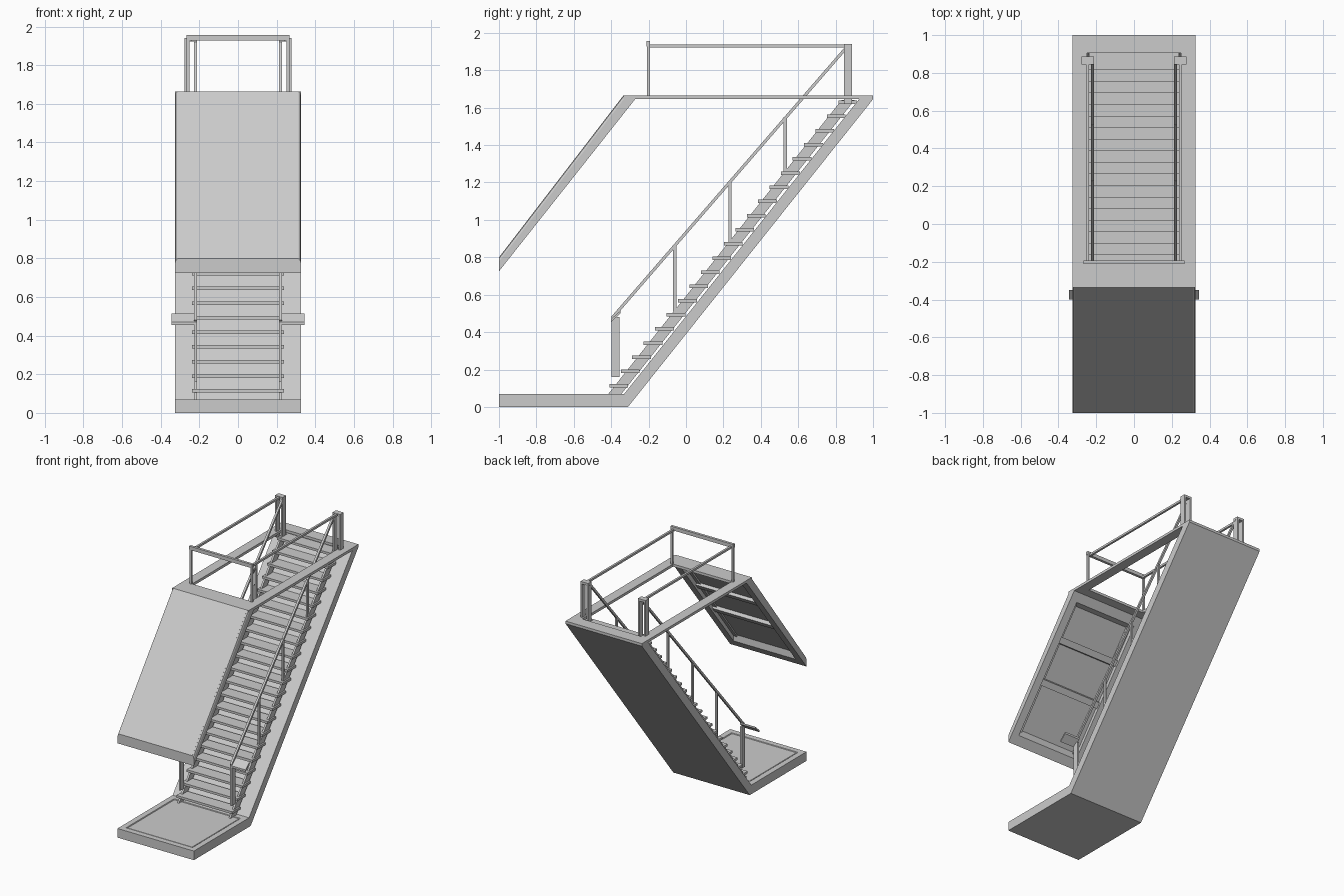
import bpy, bmesh
from mathutils import Vector

cube = bpy.data.objects.get("Cube")
if cube:
    bpy.data.objects.remove(cube, do_unlink=True)

grey = bpy.data.materials.new("plain grey")
grey.use_nodes = True
GREY = (0.6, 0.6, 0.6, 1)
grey.diffuse_color = GREY
grey.node_tree.nodes["Principled BSDF"].inputs["Base Color"].default_value = GREY

HALF = 0.325          # half width of the whole housing
SLOPE = 1.26          # rise over run of the stairs
SIDES = (("left", 1), ("right", -1))


def finish(name, bm):
    bmesh.ops.recalc_face_normals(bm, faces=bm.faces)
    mesh = bpy.data.meshes.new(name)
    bm.to_mesh(mesh)
    bm.free()
    mesh.materials.append(grey)
    obj = bpy.data.objects.new(name, mesh)
    bpy.context.collection.objects.link(obj)
    return obj


def prism_bm(profile, x0, x1):
    """Side profile in (y, z), extruded across x."""
    bm = bmesh.new()
    face = bm.faces.new([bm.verts.new((x0, y, z)) for y, z in profile])
    out = bmesh.ops.extrude_face_region(bm, geom=[face])
    moved = [v for v in out["geom"] if isinstance(v, bmesh.types.BMVert)]
    bmesh.ops.translate(bm, verts=moved, vec=(x1 - x0, 0, 0))
    bmesh.ops.recalc_face_normals(bm, faces=bm.faces)
    return bm


def prism(name, profile, x0, x1):
    return finish(name, prism_bm(profile, x0, x1))


def box(name, x, y, z):
    return prism(name, [(y[0], z[0]), (y[1], z[0]), (y[1], z[1]), (y[0], z[1])], *x)


def bar(name, a, b, size):
    """Square bar between two points."""
    a, b = Vector(a), Vector(b)
    bm = bmesh.new()
    bmesh.ops.create_cube(bm, size=1)
    bmesh.ops.scale(bm, vec=(size, size, (b - a).length), verts=bm.verts)
    bmesh.ops.rotate(bm, matrix=(b - a).to_track_quat("Z", "Y").to_matrix(), verts=bm.verts)
    bmesh.ops.translate(bm, vec=(a + b) / 2, verts=bm.verts)
    return finish(name, bm)


# Floor and sloped stair slab in one piece, with a shallow groove in the floor
bm = prism_bm([(-1, 0), (-0.31, 0), (1, 1.645), (0.925, 1.645), (-0.33, 0.07), (-1, 0.07)],
              -HALF, HALF)
top = [f for f in bm.faces if f.normal.z > 0.99 and f.calc_center_median().z < 0.1]
bmesh.ops.inset_region(bm, faces=top, thickness=0.06)
bmesh.ops.inset_region(bm, faces=top, thickness=0.006, depth=-0.008)
bmesh.ops.inset_region(bm, faces=top, thickness=0.006, depth=0.006)
finish("floor_and_stair_slab", bm)

# Thin top frame around the stair opening
DECK = (1.645, 1.665)
box("top_frame_front", (-HALF, HALF), (-0.335, -0.2), DECK)
box("top_frame_back", (-HALF, HALF), (0.905, 1), DECK)
for side, s in SIDES:
    box(f"top_frame_{side}", (s * 0.25, s * HALF), (-0.2, 0.905), DECK)

# Sloped front cover: thin skin, rim and cross ribs, open at the back
LOW, HIGH = Vector((-1, 0.8)), Vector((-0.335, 1.665))


def cover_profile(t0, t1, d0, d1):
    """Slice of the cover between two heights and two depths below its face."""
    pts = [(t0, d1), (t1, d1), (t1, d0), (t0, d0)]
    out = []
    for t, d in pts:
        p = LOW.lerp(HIGH, t)
        # the lower end is cut upright and the upper end level
        shift = Vector((0, -d)).lerp(Vector((d * 1.05, 0)), t)
        out.append(tuple(p + shift))
    return out


prism("cover_skin", cover_profile(0, 1, 0, 0.02), -0.312, 0.312)
for side, s in SIDES:
    bm = prism_bm(cover_profile(0, 1, 0, 0.075), s * 0.265, s * HALF)
    edges = [e for e in bm.edges
             if all(abs(v.co.x) > 0.3 for v in e.verts)
             and all(min((Vector(v.co.yz) - LOW).length, (Vector(v.co.yz) - HIGH).length) < 0.01
                     for v in e.verts)]
    bmesh.ops.bevel(bm, geom=edges, offset=0.014, segments=2, profile=0.5, affect="EDGES")
    finish(f"cover_rim_{side}", bm)
    prism(f"cover_inner_frame_{side}", cover_profile(0.05, 0.95, 0.02, 0.035),
          s * 0.235, s * 0.265)
for name, t0, t1, depth in (("bottom_rim", 0, 0.06, 0.075), ("top_rim", 0.92, 1, 0.075),
                            ("lower_rib", 0.38, 0.42, 0.055), ("upper_rib", 0.66, 0.7, 0.055)):
    prism(f"cover_{name}", cover_profile(t0, t1, 0.015, depth), -0.265, 0.265)

# Stair treads
STEPS = 21
for i in range(STEPS):
    t = i / (STEPS - 1)
    y, z = -0.41 + 1.225 * t, 0.105 + 1.515 * t
    box(f"tread_{i + 1}", (-0.238, 0.238), (y, y + 0.1), (z, z + 0.018))


def rail_height(y):
    return 0.47 + 1.16 * (y + 0.4)


for side, s in SIDES:
    # Stringer plate under the treads
    run = 1.57 / SLOPE
    prism(f"stringer_{side}", [(-0.415, 0.07), (-0.345, 0.07), (-0.345 + run, 1.64),
                               (-0.415 + run, 1.64)], s * 0.212, s * 0.226)
    # Sloped handrail with its posts
    x = s * 0.22
    bar(f"handrail_{side}", (x, -0.395, rail_height(-0.395)), (x, 0.865, 1.93), 0.016)
    for i, y in enumerate((-0.06, 0.235, 0.53)):
        foot = 0.15 + SLOPE * (y + 0.345)
        box(f"handrail_post_{side}_{i + 1}", (s * 0.213, s * 0.226),
            (y - 0.009, y + 0.009), (foot, rail_height(y)))
    box(f"bottom_post_{side}", (s * 0.212, s * 0.226), (-0.397, -0.355), (0.16, 0.48))
    # Tilted grip plate reaching outward at the foot of the rail
    prism(f"grip_plate_{side}", [(-0.4, 0.455), (-0.35, 0.5), (-0.35, 0.515), (-0.4, 0.47)],
          s * 0.213, s * 0.345)
    # Back loop: two flat posts joined by a cap
    for label, px in (("inner", 0.22), ("outer", 0.27)):
        box(f"back_post_{label}_{side}", (s * (px - 0.007), s * (px + 0.007)),
            (0.845, 0.887), (1.62, 1.93))
    prism(f"back_post_cap_{side}", [(0.845, 1.922), (0.887, 1.922), (0.887, 1.94), (0.845, 1.94)],
          s * 0.213, s * 0.277)
    # Guard rail around the opening
    bar(f"guard_rail_{side}", (s * 0.245, -0.2, 1.93), (s * 0.245, 0.865, 1.93), 0.016)
    bar(f"guard_post_{side}", (s * 0.258, -0.2, 1.66), (s * 0.258, -0.2, 1.95), 0.015)
box("guard_crossbar", (-0.267, 0.267), (-0.212, -0.192), (1.928, 1.956))
